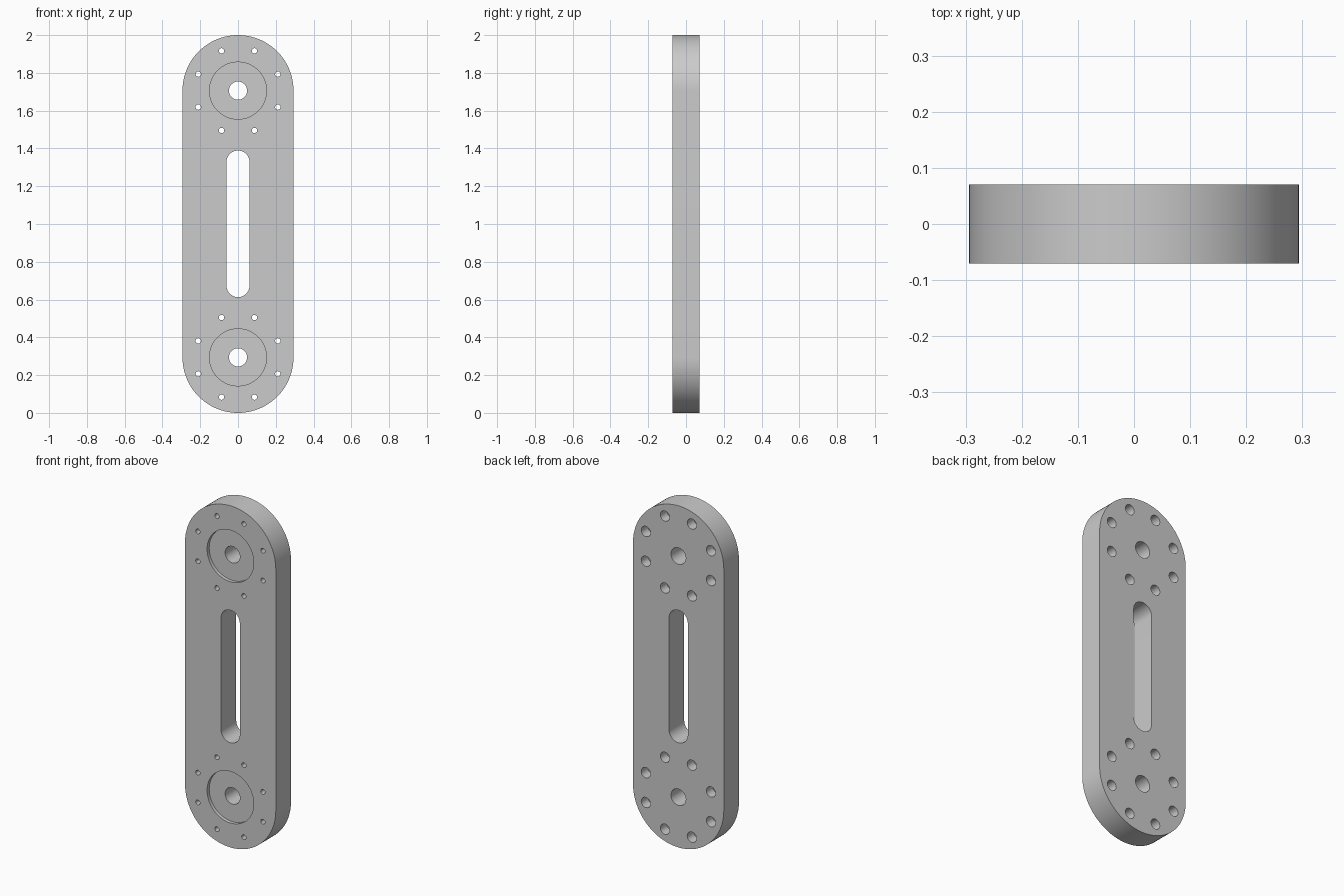
import bpy
import bmesh
from math import sin, cos, pi, radians

cube = bpy.data.objects.get("Cube")
if cube:
    bpy.data.objects.remove(cube, do_unlink=True)

HALF_T = 0.0705             # half thickness of the plate
END_R = 0.294               # radius of the rounded ends
PIVOTS = (END_R, 2 - END_R)  # heights of the two pivot centres
PAST = HALF_T + 0.05        # cutters run past both faces


def slot_outline(radius, low, high, steps=48):
    """Stadium outline in x, z with arc centres at low and high."""
    upper = [(radius * cos(pi * i / steps), high + radius * sin(pi * i / steps))
             for i in range(steps + 1)]
    lower = [(-x, low + high - z) for x, z in upper]
    return upper + lower


def circle_outline(radius, x, z, steps):
    return [(x + radius * cos(2 * pi * i / steps), z + radius * sin(2 * pi * i / steps))
            for i in range(steps)]


def add_stack(bm, sections):
    """Closed solid through (y, outline) sections running along y."""
    rings = [[bm.verts.new((x, y, z)) for x, z in outline] for y, outline in sections]
    bm.faces.new(rings[0])
    bm.faces.new(rings[-1])
    for a, b in zip(rings, rings[1:]):
        for i in range(len(a)):
            j = (i + 1) % len(a)
            bm.faces.new((a[i], a[j], b[j], b[i]))


def add_stepped_bore(bm, x, z, front_r, back_r, step_y, steps):
    """Round bore whose radius changes at step_y."""
    add_stack(bm, [(y, circle_outline(r, x, z, steps)) for y, r in
                   ((-PAST, front_r), (step_y, front_r), (step_y, back_r), (PAST, back_r))])


def finish(bm, name):
    bmesh.ops.recalc_face_normals(bm, faces=bm.faces)
    mesh = bpy.data.meshes.new(name)
    bm.to_mesh(mesh)
    bm.free()
    obj = bpy.data.objects.new(name, mesh)
    bpy.context.collection.objects.link(obj)
    return obj


# Plate body with rounded ends
bm = bmesh.new()
outline = slot_outline(END_R, *PIVOTS)
add_stack(bm, [(-HALF_T, outline), (HALF_T, outline)])
plate = finish(bm, "link_plate")

# Cutters: central slot, recessed pivot bores, counterbored screw holes
bm = bmesh.new()
slot = slot_outline(0.061, 0.674, 1.328, 24)
add_stack(bm, [(-PAST, slot), (PAST, slot)])
for pivot in PIVOTS:
    add_stepped_bore(bm, 0, pivot, 0.151, 0.048, -HALF_T + 0.02, 64)
    for k in range(8):
        angle = radians(22.5 + 45 * k)
        add_stepped_bore(bm, 0.228 * cos(angle), pivot + 0.228 * sin(angle),
                         0.014, 0.03, HALF_T - 0.06, 24)
cutter = finish(bm, "hole_cutter")
cutter.hide_render = True

# Cut the holes and drop the cutter
cut = plate.modifiers.new("holes", "BOOLEAN")
cut.operation = "DIFFERENCE"
cut.solver = "EXACT"
cut.object = cutter
bpy.ops.object.select_all(action="DESELECT")
bpy.context.view_layer.objects.active = plate
plate.select_set(True)
bpy.ops.object.modifier_apply(modifier=cut.name)
bpy.data.objects.remove(cutter, do_unlink=True)

# Grey metal, smooth round walls with sharp rims
grey = bpy.data.materials.new("grey_metal")
grey.use_nodes = True
colour = (0.6, 0.6, 0.6, 1)
grey.diffuse_color = colour
grey.node_tree.nodes["Principled BSDF"].inputs["Base Color"].default_value = colour
plate.data.materials.clear()
plate.data.materials.append(grey)
bpy.ops.object.shade_smooth_by_angle(angle=radians(30))
